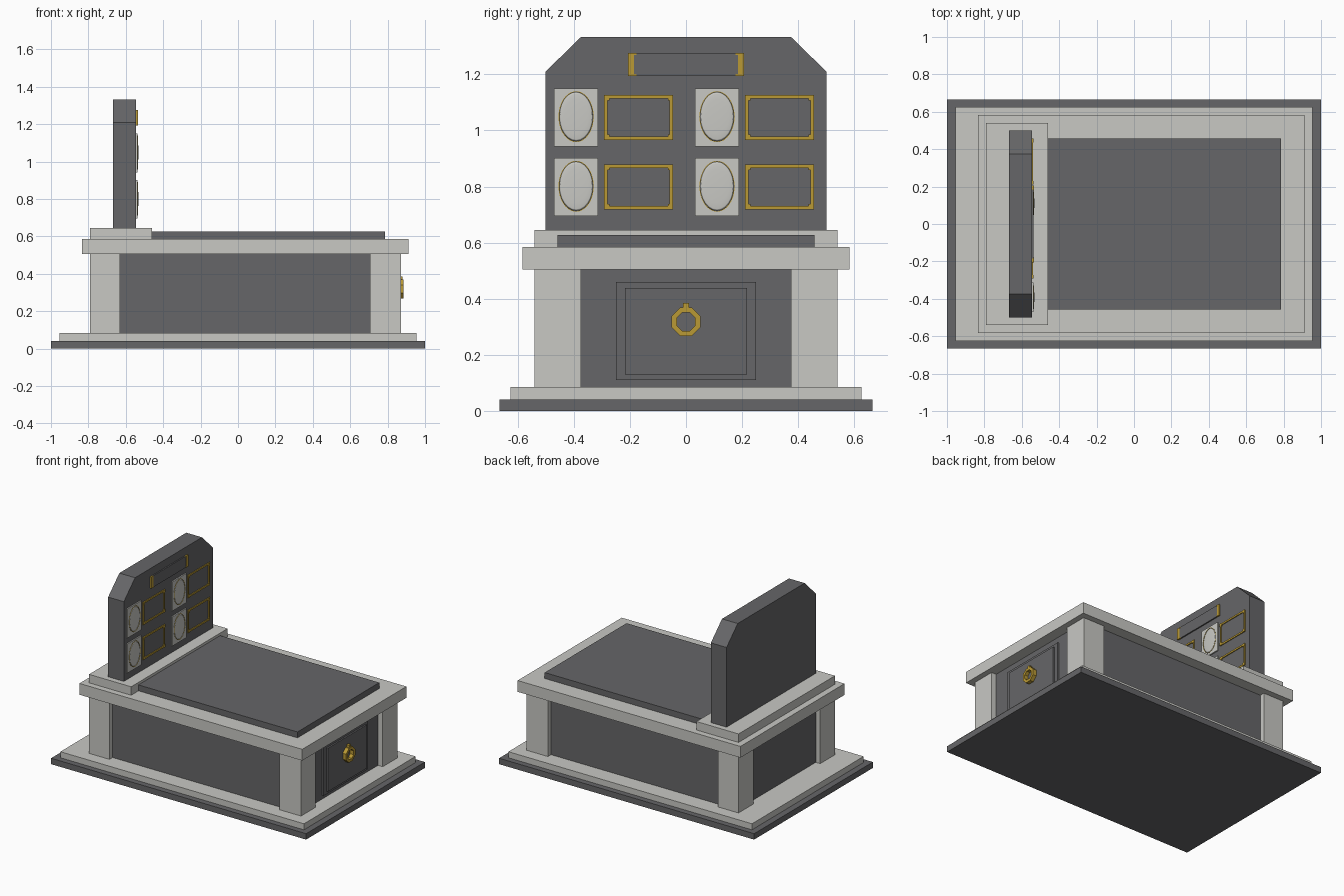
import bpy, bmesh, math

cube = bpy.data.objects.get("Cube")
if cube:
    bpy.data.objects.remove(cube, do_unlink=True)


def material(name, rgb):
    m = bpy.data.materials.new(name)
    m.use_nodes = True
    m.diffuse_color = (*rgb, 1)
    bsdf = next(n for n in m.node_tree.nodes if n.type == "BSDF_PRINCIPLED")
    bsdf.inputs["Base Color"].default_value = (*rgb, 1)
    bsdf.inputs["Roughness"].default_value = 0.6
    return m


DARK = material("dark granite", (0.133, 0.133, 0.138))
LIGHT = material("pale stone", (0.58, 0.58, 0.55))
GOLD = material("gold", (0.49, 0.32, 0.035))


def finish(name, bm, mat):
    bmesh.ops.recalc_face_normals(bm, faces=bm.faces)
    mesh = bpy.data.meshes.new(name)
    bm.to_mesh(mesh)
    bm.free()
    mesh.materials.append(mat)
    obj = bpy.data.objects.new(name, mesh)
    bpy.context.collection.objects.link(obj)
    return obj


def add_box(bm, x, y, z):
    verts = bmesh.ops.create_cube(bm, size=1)["verts"]
    for v in verts:
        v.co = [r[0] + (c + 0.5) * (r[1] - r[0]) for c, r in zip(v.co, (x, y, z))]


def boxes(name, mat, *ranges):
    bm = bmesh.new()
    for r in ranges:
        add_box(bm, *r)
    return finish(name, bm, mat)


def prism(name, mat, outline, x):
    # Extrude a (y, z) outline along x
    bm = bmesh.new()
    face = bm.faces.new([bm.verts.new((x[0], y, z)) for y, z in outline])
    top = bmesh.ops.extrude_face_region(bm, geom=[face])["geom"]
    for v in top:
        if isinstance(v, bmesh.types.BMVert):
            v.co.x = x[1]
    return finish(name, bm, mat)


def ring(name, mat, x, cy, cz, ry, rz, width, sides):
    # Flat-sided oval ring facing +x
    bm = bmesh.new()
    loops = []
    for i in range(sides):
        a = 2 * math.pi * (i + 0.5) / sides
        loops.append([bm.verts.new((px, cy + (ry - w) * math.cos(a), cz + (rz - w) * math.sin(a)))
                      for px, w in ((x[0], 0), (x[1], 0), (x[1], width), (x[0], width))])
    for i in range(sides):
        p, q = loops[i], loops[(i + 1) % sides]
        for k in range(4):
            n = (k + 1) % 4
            bm.faces.new((p[k], p[n], q[n], q[k]))
    return finish(name, bm, mat)


# Stepped base
boxes("base_slab", DARK, ((-1, 1), (-0.665, 0.665), (0, 0.042)))
boxes("plinth", LIGHT, ((-0.955, 0.955), (-0.625, 0.625), (0.042, 0.085)))

# Body and corner pillars
boxes("body_panels", DARK, ((-0.755, 0.835), (-0.505, 0.505), (0.085, 0.505)))
boxes("corner_pillars", LIGHT, *[(x, y, (0.085, 0.505))
      for x in ((-0.79, -0.63), (0.705, 0.872))
      for y in ((-0.54, -0.375), (0.375, 0.54))])

# Cap, lid and headstone foot
boxes("cap", LIGHT, ((-0.835, 0.912), (-0.583, 0.583), (0.505, 0.585)))
boxes("lid", DARK, ((-0.47, 0.787), (-0.458, 0.458), (0.585, 0.627)))
boxes("headstone_foot", LIGHT, ((-0.79, -0.46), (-0.54, 0.54), (0.585, 0.645)))

# End door with ring handle
boxes("door_frame", DARK, ((0.835, 0.846), (-0.25, 0.25), (0.11, 0.46)))
boxes("door_leaf", DARK, ((0.846, 0.857), (-0.218, 0.218), (0.13, 0.438)))
ring("door_ring", GOLD, (0.857, 0.884), 0, 0.318, 0.055, 0.055, 0.02, 8)
boxes("door_ring_knob", GOLD, ((0.857, 0.88), (-0.01, 0.01), (0.367, 0.385)))

# Headstone with clipped corners
FRONT = -0.545
right_side = [(0.5, 0.645), (0.5, 1.21), (0.375, 1.332)]
prism("headstone", DARK, right_side + [(-y, z) for y, z in reversed(right_side)],
      (-0.668, FRONT))

# Name plate between gold brackets
boxes("name_plate", DARK, ((FRONT, -0.536), (-0.185, 0.185), (1.194, 1.275)))
brackets = []
for s in (-1, 1):
    span = lambda a, b: tuple(sorted((s * a, s * b)))
    brackets.append(((FRONT, -0.534), span(0.186, 0.207), (1.194, 1.275)))
    for z in ((1.194, 1.201), (1.268, 1.275)):
        brackets.append(((FRONT, -0.534), span(0.176, 0.19), z))
boxes("name_plate_brackets", GOLD, *brackets)

# Portrait tiles and inscription frames, two columns by two rows
X = (FRONT, -0.539)
for y in (-0.47, 0.032):
    for z in (0.695, 0.943):
        boxes("portrait_tile", LIGHT, ((FRONT, -0.536), (y, y + 0.157), (z, z + 0.207)))
        cy, cz = y + 0.0785, z + 0.106

        # Shallow oval portrait with a fine gold rim
        bm = bmesh.new()
        bmesh.ops.create_uvsphere(bm, u_segments=24, v_segments=8, radius=1)
        for v in bm.verts:
            a, b, c = v.co
            v.co = (-0.536 + 0.003 * c, cy + 0.06 * a, cz + 0.088 * b)
        dome = finish("oval_portrait", bm, LIGHT)
        dome.data.shade_smooth()
        ring("portrait_rim", GOLD, (-0.537, -0.5345), cy, cz, 0.063, 0.091, 0.0025, 24)

        # Gold frame with corner blocks
        y0, y1, z0, z1 = y + 0.178, y + 0.424, z + 0.023, z + 0.183
        t, k = 0.012, 0.019
        bars = [(X, (y0, y1), (e, e + t)) for e in (z0, z1 - t)]
        bars += [(X, (e, e + t), (z0, z1)) for e in (y0, y1 - t)]
        bars += [((FRONT, -0.537), (a, a + k), (b, b + k))
                 for a in (y0, y1 - k) for b in (z0, z1 - k)]
        boxes("inscription_frame", GOLD, *bars)
